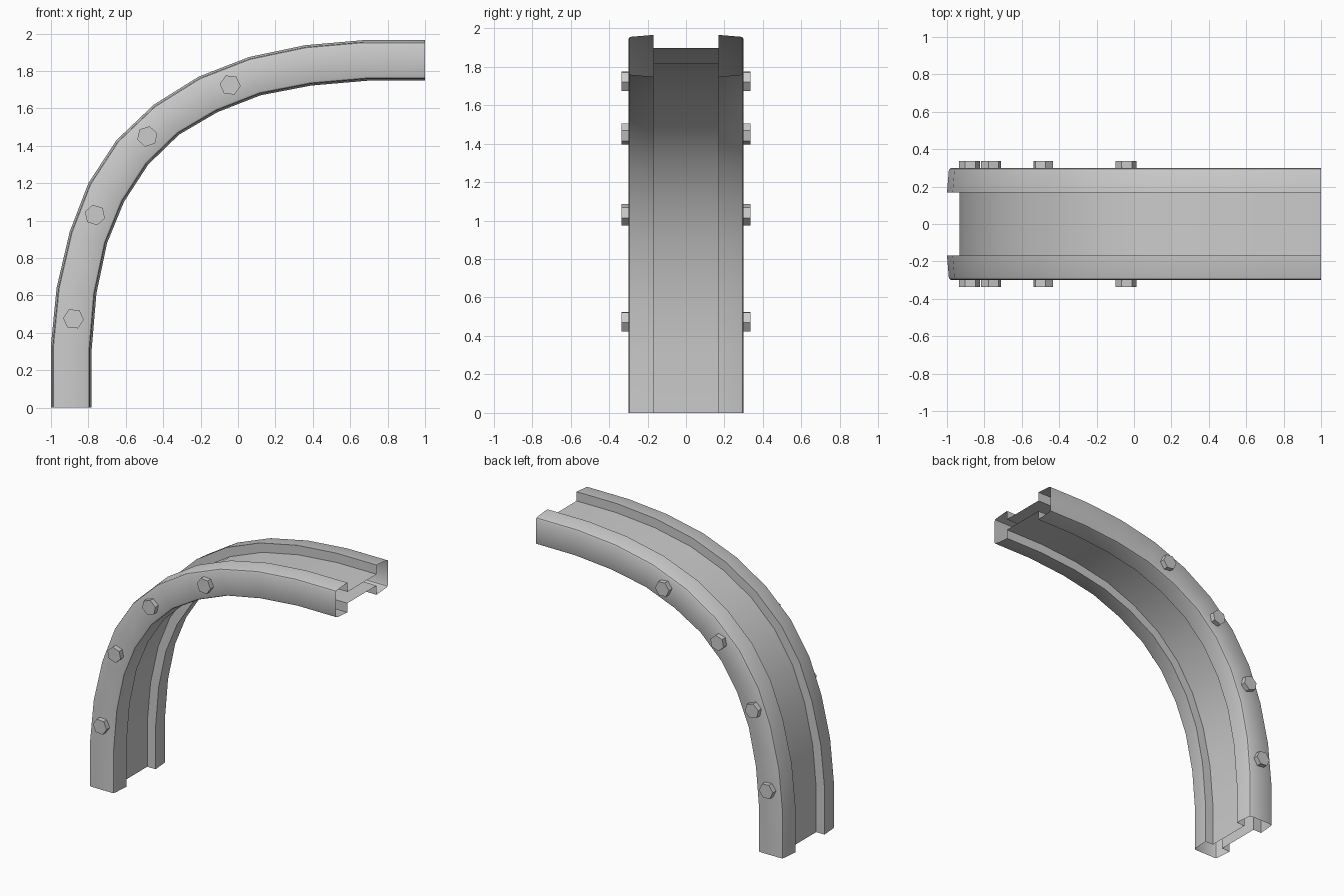
import bpy, bmesh, math

if "Cube" in bpy.data.objects:
    bpy.data.objects.remove(bpy.data.objects["Cube"])

# Outer and inner edges of the arch, as matching (x, z) stations
outer = [(-1, 0), (-1, .335), (-.97, .64), (-.9, .94), (-.8, 1.2), (-.65, 1.43),
         (-.45, 1.62), (-.21, 1.77), (.06, 1.875), (.36, 1.938), (.67, 1.965), (1, 1.965)]
inner = [(-.782, 0), (-.782, .315), (-.757, .61), (-.70, .88), (-.61, 1.10), (-.48, 1.30),
         (-.315, 1.46), (-.11, 1.58), (.12, 1.67), (.39, 1.722), (.69, 1.748), (1, 1.748)]

# Half of the hollow H section: (y, t), t = 0 at inner edge, 1 at outer edge
half = [(.168, .69), (.168, 1), (.283, .957), (.295, .935), (.3, .89),
        (.3, .11), (.295, .065), (.283, .043), (.168, 0), (.168, .31)]
section = half + [(-y, t) for y, t in reversed(half)]


def make_object(name, bm):
    bmesh.ops.recalc_face_normals(bm, faces=bm.faces)
    mesh = bpy.data.meshes.new(name)
    bm.to_mesh(mesh)
    bm.free()
    ob = bpy.data.objects.new(name, mesh)
    bpy.context.collection.objects.link(ob)
    return ob


# Curved rail, open at both ends
bm = bmesh.new()
rings = [[bm.verts.new((i[0] + (o[0] - i[0]) * t, y, i[1] + (o[1] - i[1]) * t))
          for y, t in section] for o, i in zip(outer, inner)]
n = len(section)
for a, b in zip(rings, rings[1:]):
    for k in range(n):
        bm.faces.new((a[k], a[(k + 1) % n], b[(k + 1) % n], b[k]))
rail = make_object("curved_rail", bm)
bpy.context.view_layer.objects.active = rail
rail.select_set(True)
bpy.ops.object.shade_smooth_by_angle(angle=math.radians(35))
rail.select_set(False)

# Hex bolts on both sides: x, z, direction across the rail
bolts = [(-.88, .475, -5), (-.765, 1.03, -18), (-.485, 1.45, -42), (-.042, 1.725, -65)]
for number, (x, z, angle) in enumerate(bolts, 1):
    for side, label in ((-1, "front"), (1, "back")):
        bm = bmesh.new()
        loops = []
        for y in (.298, .336):
            loops.append([bm.verts.new((x + .056 * math.cos(a), side * y, z + .056 * math.sin(a)))
                          for a in (math.radians(angle + 60 * k) for k in range(6))])
        for k in range(6):
            j = (k + 1) % 6
            bm.faces.new((loops[0][k], loops[0][j], loops[1][j], loops[1][k]))
        for loop in loops:
            bm.faces.new(loop)
        make_object(f"bolt_{label}_{number}", bm)
